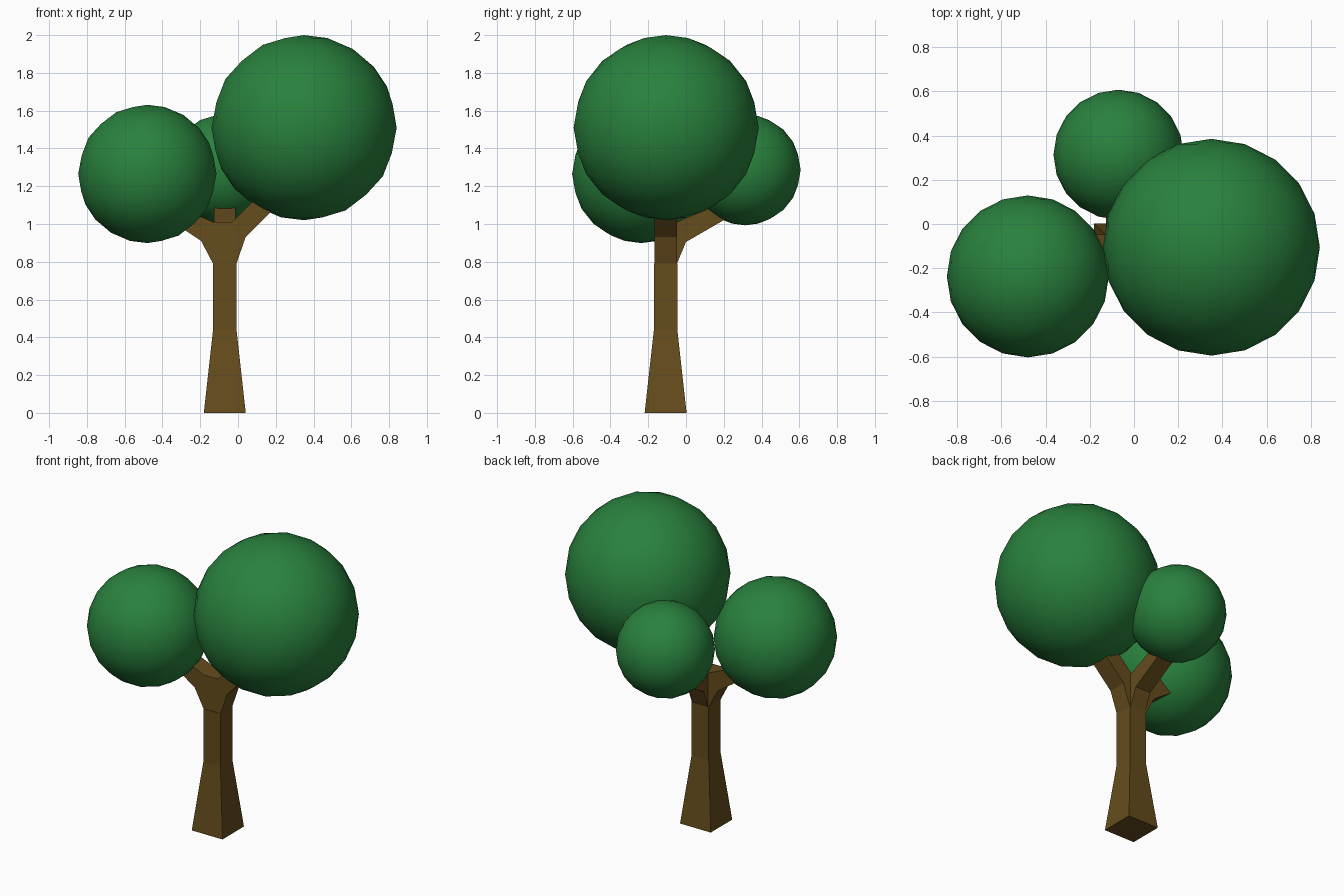
import bpy, bmesh
from mathutils import Vector

if "Cube" in bpy.data.objects:
    bpy.data.objects.remove(bpy.data.objects["Cube"])


def material(name, color):
    m = bpy.data.materials.new(name)
    m.diffuse_color = color
    m.use_nodes = True
    m.node_tree.nodes["Principled BSDF"].inputs["Base Color"].default_value = m.diffuse_color
    return m


BARK = material("bark", (0.13, 0.072, 0.012, 1))
LEAF = material("leaf", (0.022, 0.22, 0.047, 1))
TX, TY = -0.07, -0.108  # trunk axis


def finish(name, bm, mat, smooth=False):
    bmesh.ops.recalc_face_normals(bm, faces=bm.faces)
    for f in bm.faces:
        f.smooth = smooth
    me = bpy.data.meshes.new(name)
    bm.to_mesh(me)
    bm.free()
    me.materials.append(mat)
    ob = bpy.data.objects.new(name, me)
    bpy.context.collection.objects.link(ob)
    return ob


def prism(name, outline, offset):
    """Extrude a flat outline of 3D points along an offset."""
    bm = bmesh.new()
    face = bm.faces.new([bm.verts.new(p) for p in outline])
    out = bmesh.ops.extrude_face_region(bm, geom=[face])
    verts = [v for v in out["geom"] if isinstance(v, bmesh.types.BMVert)]
    bmesh.ops.translate(bm, verts=verts, vec=Vector(offset))
    finish(name, bm, BARK)


# square trunk flaring to the ground, open where the fork starts
bm = bmesh.new()
rings = []
for z, h in ((0, 0.111), (0.44, 0.062), (0.79, 0.062)):
    rings.append([bm.verts.new((TX + sx * h, TY + sy * h, z))
                  for sx, sy in ((-1, -1), (1, -1), (1, 1), (-1, 1))])
bm.faces.new(rings[0])
for a, b in zip(rings, rings[1:]):
    for i in range(4):
        j = (i + 1) % 4
        bm.faces.new((a[i], a[j], b[j], b[i]))
finish("trunk", bm, BARK)

# left and right boughs, one Y-shaped profile
fork = [(-0.132, 0.79), (-0.008, 0.79), (0.04, 0.93), (0.26, 1.15),
        (0.18, 1.22), (-0.03, 1.01), (-0.13, 1.01), (-0.34, 1.10),
        (-0.38, 1.035), (-0.195, 0.91)]
prism("side_boughs", [(x, TY - 0.06, z) for x, z in fork], (0, 0.12, 0))

# bough reaching back
back = [(-0.048, 0.79), (0.0, 0.905), (0.26, 1.055), (0.22, 1.135),
        (-0.048, 1.01), (-0.10, 1.0), (-0.10, 0.80)]
prism("back_bough", [(TX - 0.056, y, z) for y, z in back], (0.112, 0, 0))

# round leaf crowns
for name, centre, r in (("right_crown", (0.35, -0.105, 1.51), 0.49),
                        ("left_crown", (-0.48, -0.237, 1.265), 0.366),
                        ("back_crown", (-0.07, 0.313, 1.287), 0.294)):
    bm = bmesh.new()
    bmesh.ops.create_icosphere(bm, subdivisions=3, radius=r)
    ob = finish(name, bm, LEAF, True)
    ob.location = centre
